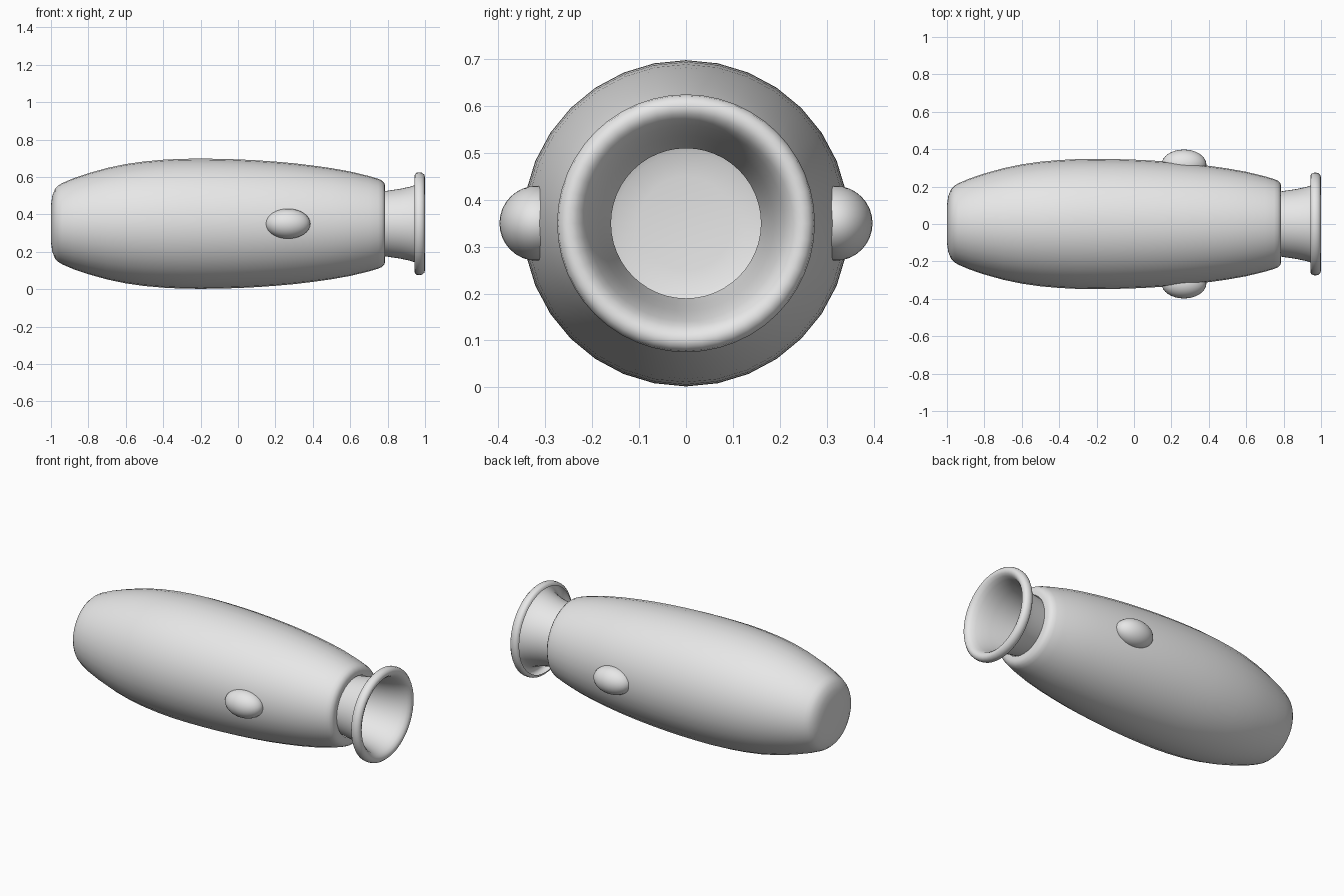
import bpy
import bmesh
import math
from mathutils import Matrix

if "Cube" in bpy.data.objects:
    bpy.data.objects.remove(bpy.data.objects["Cube"], do_unlink=True)

AXIS_Z = 0.35   # height of the long axis
SIDES = 32

grey = bpy.data.materials.new("plain_grey")
grey.use_nodes = True
grey.diffuse_color = (0.8, 0.8, 0.8, 1)
grey.node_tree.nodes["Principled BSDF"].inputs["Base Color"].default_value = (0.8, 0.8, 0.8, 1)


def finish(name, bm, location, angle=50):
    """Turn a bmesh into a smooth-shaded object."""
    mesh = bpy.data.meshes.new(name)
    bm.to_mesh(mesh)
    bm.free()
    obj = bpy.data.objects.new(name, mesh)
    obj.location = location
    mesh.materials.append(grey)
    bpy.context.collection.objects.link(obj)
    bpy.ops.object.select_all(action='DESELECT')
    obj.select_set(True)
    bpy.context.view_layer.objects.active = obj
    bpy.ops.object.shade_smooth_by_angle(angle=math.radians(angle))
    return obj


def lathe(name, profile, sides):
    """Revolve (x, radius) points around the long axis."""
    bm = bmesh.new()
    rings = []
    for x, r in profile:
        if r == 0:
            rings.append([bm.verts.new((x, 0, 0))] * sides)
            continue
        turn = [2 * math.pi * i / sides for i in range(sides)]
        rings.append([bm.verts.new((x, r * math.sin(a), r * math.cos(a))) for a in turn])
    for a, b in zip(rings, rings[1:]):
        for i in range(sides):
            j = (i + 1) % sides
            corners = list(dict.fromkeys((a[i], b[i], b[j], a[j])))
            bm.faces.new(corners)
    # Profiles run towards +x on the outside: make the normals point outwards
    bm.normal_update()
    widest = max(bm.faces, key=lambda f: f.calc_center_median().yz.length)
    c = widest.calc_center_median()
    if widest.normal.y * c.y + widest.normal.z * c.z < 0:
        bmesh.ops.reverse_faces(bm, faces=bm.faces[:])
    return finish(name, bm, (0, 0, AXIS_Z))


# Hollow barrel, closed at the back and open at the neck
lathe("body", [
    (-1.0, 0), (-1.0, 0.10), (-0.993, 0.15), (-0.978, 0.187), (-0.96, 0.205),
    (-0.94, 0.217), (-0.88, 0.243), (-0.8, 0.270), (-0.7, 0.298), (-0.6, 0.319),
    (-0.5, 0.333), (-0.4, 0.342), (-0.3, 0.347), (-0.2, 0.348), (-0.1, 0.347),
    (0.0, 0.344), (0.1, 0.339), (0.2, 0.332), (0.3, 0.323), (0.4, 0.311),
    (0.5, 0.297), (0.6, 0.279), (0.7, 0.255), (0.75, 0.240), (0.77, 0.231),
    (0.782, 0.218), (0.787, 0.203), (0.787, 0.178)], SIDES)

# Flared neck that rolls over into the lip
lathe("neck_and_lip", [
    (0.70, 0.160), (0.79, 0.175), (0.87, 0.187), (0.92, 0.198), (0.955, 0.209),
    (0.98, 0.220), (0.994, 0.233), (1.0, 0.248), (0.996, 0.262), (0.985, 0.272),
    (0.97, 0.275), (0.955, 0.273), (0.946, 0.265), (0.943, 0.254)], 48)

# Oval knob on each side
for name, side in (("front_knob", -1), ("back_knob", 1)):
    bm = bmesh.new()
    bmesh.ops.create_uvsphere(bm, u_segments=32, v_segments=16, radius=0.08,
                              matrix=Matrix.Diagonal((1.5, 1, 1, 1)))
    finish(name, bm, (0.267, side * 0.318, AXIS_Z))
